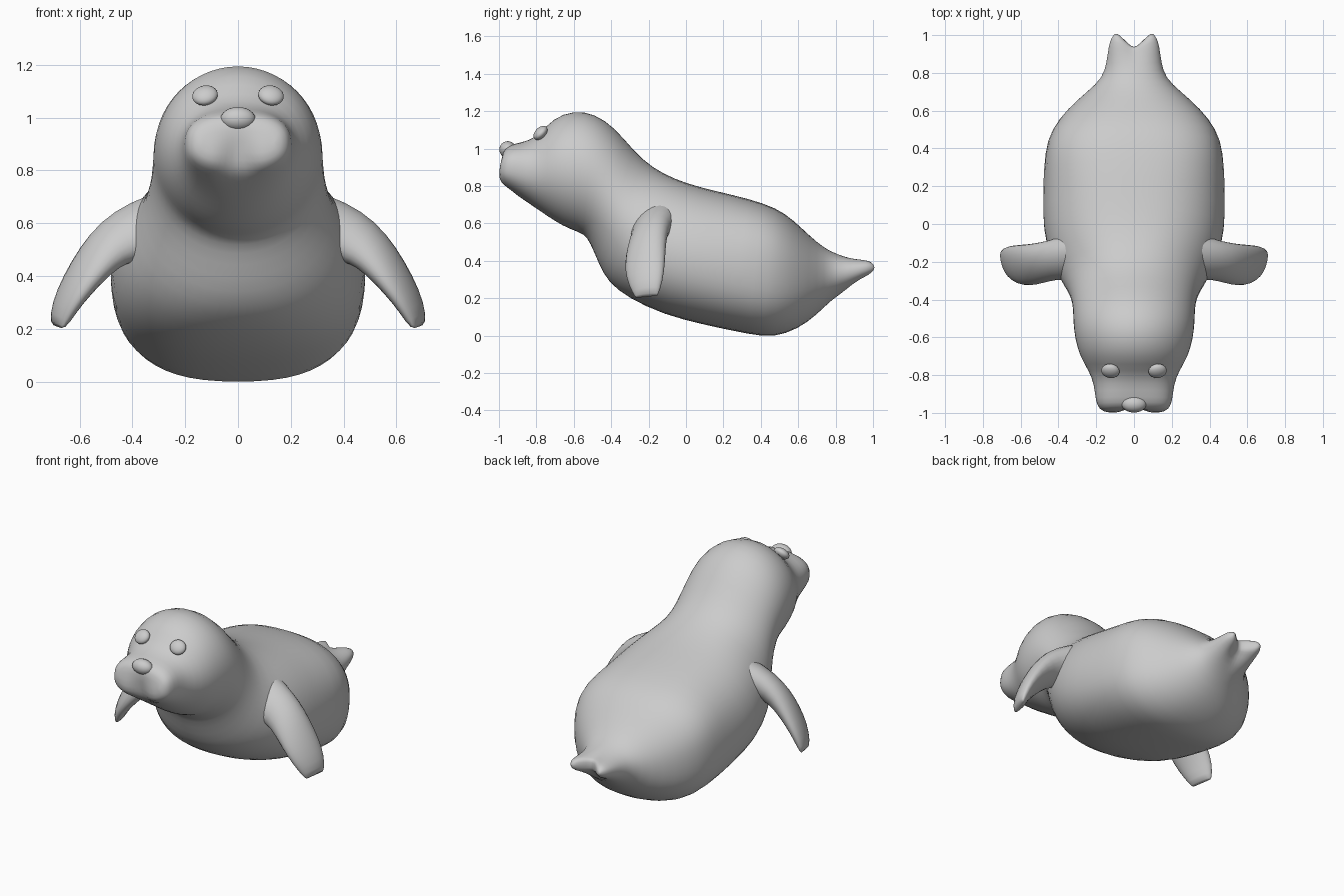
import bpy, bmesh, math
from mathutils import Vector

if "Cube" in bpy.data.objects:
    bpy.data.objects.remove(bpy.data.objects["Cube"])

grey = bpy.data.materials.new("plain grey")
grey.use_nodes = True
colour = (0.6, 0.6, 0.6, 1)
grey.diffuse_color = colour
grey.node_tree.nodes["Principled BSDF"].inputs["Base Color"].default_value = colour


def loft(name, rings):
    """Skin closed rings of points, cap both ends with strips, smooth the result."""
    bm = bmesh.new()
    loops = [[bm.verts.new(p) for p in ring] for ring in rings]
    n = len(loops[0])
    for a, b in zip(loops, loops[1:]):
        for i in range(n):
            j = (i + 1) % n
            bm.faces.new((a[i], a[j], b[j], b[i]))
    for loop in (loops[0], loops[-1]):
        for i in range(n // 2):
            corners = (loop[i], loop[i + 1], loop[n - i - 1], loop[-i])
            bm.faces.new(list(dict.fromkeys(corners)))
    bmesh.ops.recalc_face_normals(bm, faces=bm.faces)
    mesh = bpy.data.meshes.new(name)
    bm.to_mesh(mesh)
    bm.free()
    mesh.materials.append(grey)
    mesh.shade_smooth()
    ob = bpy.data.objects.new(name, mesh)
    bpy.context.collection.objects.link(ob)
    sub = ob.modifiers.new("smooth", "SUBSURF")
    sub.levels = sub.render_levels = 1


def power(v, e):
    return math.copysign(abs(v) ** e, v)


# Body sections: top y, top z, bottom y, bottom z, half width, squareness
SECTIONS = [
    (-.985, .96, -1.005, .85, .14, .8), (-.97, 1.005, -.995, .805, .188, .8),
    (-.92, 1.027, -.94, .775, .205, .8), (-.84, 1.042, -.86, .72, .212, .9),
    (-.775, 1.085, -.78, .665, .24, 1), (-.71, 1.165, -.70, .61, .287, 1),
    (-.60, 1.206, -.62, .565, .314, 1), (-.49, 1.19, -.545, .545, .324, 1),
    (-.38, 1.115, -.51, .49, .324, 1), (-.28, .99, -.47, .39, .337, 1),
    (-.18, .90, -.42, .285, .38, .95), (-.06, .838, -.31, .2, .445, .85),
    (.08, .793, -.12, .11, .487, .8), (.25, .755, .10, .055, .488, .78),
    (.42, .71, .35, .003, .476, .78), (.53, .658, .47, -.012, .44, .8),
    (.62, .575, .60, .035, .355, .85), (.70, .50, .70, .11, .25, .95),
    (.77, .45, .78, .195, .165, 1), (.85, .422, .87, .25, .145, .9),
    (.94, .415, .94, .295, .135, .85), (.985, .41, .985, .318, .122, .8),
    (1.008, .392, 1.008, .338, .1, .75)]
N = 28
body = []
for ty, tz, by, bz, w, e in SECTIONS:
    top, bottom = Vector((0, ty, tz)), Vector((0, by, bz))
    ring = []
    for i in range(N):
        a = math.tau * i / N
        up = power(math.sin(a), e)
        p = (top + bottom) / 2 + (top - bottom) / 2 * up
        p.x = w * power(math.cos(a), e)
        if -.2 < ty < .3 and up > 0:        # narrower shoulders
            p.x *= 1 - .12 * up
        middle = max(0, 1 - abs(p.x) / .085)
        if ty < -.95 and up < .3:           # cleft of the upper lip
            p.z += .012 * middle
            p.y += .045 * middle
        if ty > .9:                         # notch between the hind flippers
            p.y -= .075 * middle * (ty - .88) / .12
            p.z += (.36 - p.z) * .25 * middle
        ring.append(p)
    body.append(ring)
loft("body", body)

# Front flipper: x, y, z, half chord, half thickness
FLIPPER = [(.18, -.15, .56, .21, .19), (.29, -.165, .575, .16, .15),
           (.38, -.18, .57, .12, .115), (.47, -.20, .53, .113, .092),
           (.54, -.215, .46, .117, .073), (.61, -.22, .365, .118, .056),
           (.66, -.215, .28, .1, .042), (.685, -.21, .205, .065, .028)]
for side, label in ((1, "left"), (-1, "right")):
    rings = []
    for k, (x, y, z, chord, thick) in enumerate(FLIPPER):
        a, b = FLIPPER[max(k - 1, 0)], FLIPPER[min(k + 1, len(FLIPPER) - 1)]
        along = Vector((b[0] - a[0], 0, b[2] - a[2])).normalized()
        normal = Vector((-along.z, 0, along.x))
        across = Vector((0, .95, 0)) + normal * .3
        ring = []
        for i in range(12):
            t = math.tau * i / 12
            p = Vector((x, y, z)) + across * chord * math.cos(t) + normal * thick * math.sin(t)
            p.x *= side
            ring.append(p)
        rings.append(ring)
    loft(label + "_front_flipper", rings)


# Eyes and nose
def ball(name, place, size, turn=(0, 0, 0)):
    bpy.ops.mesh.primitive_uv_sphere_add(segments=24, ring_count=12, location=place,
                                         rotation=turn)
    ob = bpy.context.object
    ob.name = name
    ob.scale = size
    ob.data.materials.append(grey)
    ob.data.shade_smooth()


for side, label in ((1, "left"), (-1, "right")):
    ball(label + "_eye", (.125 * side, -.778, 1.084), (.049, .028, .045),
         (-math.pi / 4, .2 * side, 0))
ball("nose", (0, -.953, .995), (.066, .045, .045))
